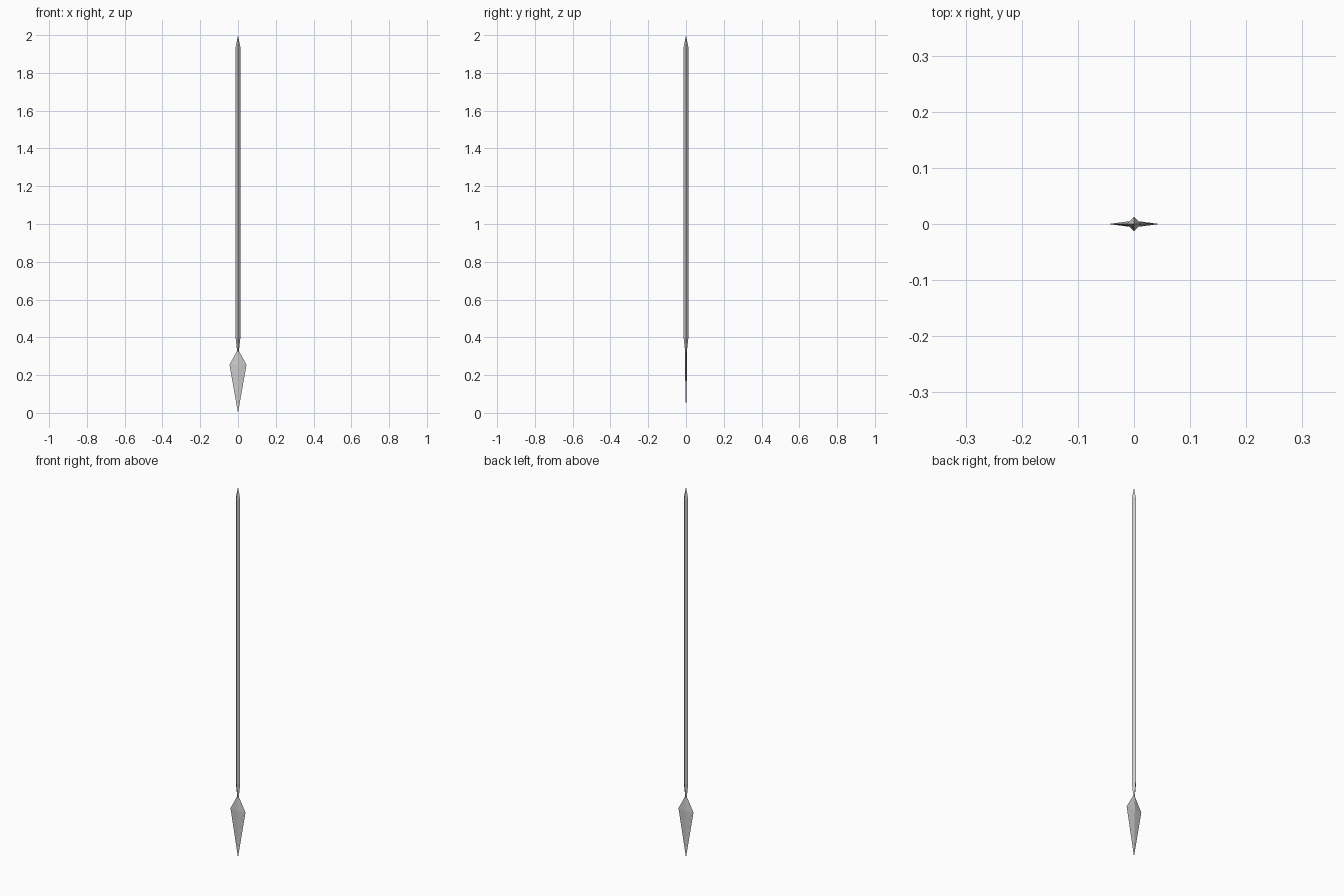
import bpy, bmesh

if "Cube" in bpy.data.objects:
    bpy.data.objects.remove(bpy.data.objects["Cube"])


def diamond_loft(name, sections):
    """Loft four-sided diamond sections (z, half_x, half_y); zero width gives a point."""
    bm = bmesh.new()
    rings = []
    for z, rx, ry in sections:
        if rx == 0:
            rings.append([bm.verts.new((0, 0, z))] * 4)
        else:
            rings.append([bm.verts.new(p) for p in
                          ((rx, 0, z), (0, ry, z), (-rx, 0, z), (0, -ry, z))])
    for a, b in zip(rings, rings[1:]):
        for i in range(4):
            j = (i + 1) % 4
            bm.faces.new(dict.fromkeys((a[i], a[j], b[j], b[i])))
    for ring in (rings[0], rings[-1]):
        if ring[0] is not ring[1]:
            bm.faces.new(ring)
    bmesh.ops.recalc_face_normals(bm, faces=bm.faces)
    mesh = bpy.data.meshes.new(name)
    bm.to_mesh(mesh)
    bm.free()
    obj = bpy.data.objects.new(name, mesh)
    bpy.context.collection.objects.link(obj)
    return obj


# Square shaft: tapered socket at the blade, pointed butt at the top
diamond_loft("shaft", [(0.32, 0.004, 0.004), (0.40, 0.013, 0.013),
                       (1.935, 0.013, 0.013), (2.0, 0, 0)])

# Flat leaf blade with a slight central ridge, point down
diamond_loft("blade", [(0, 0, 0), (0.255, 0.045, 0.006), (0.33, 0.004, 0.004)])
